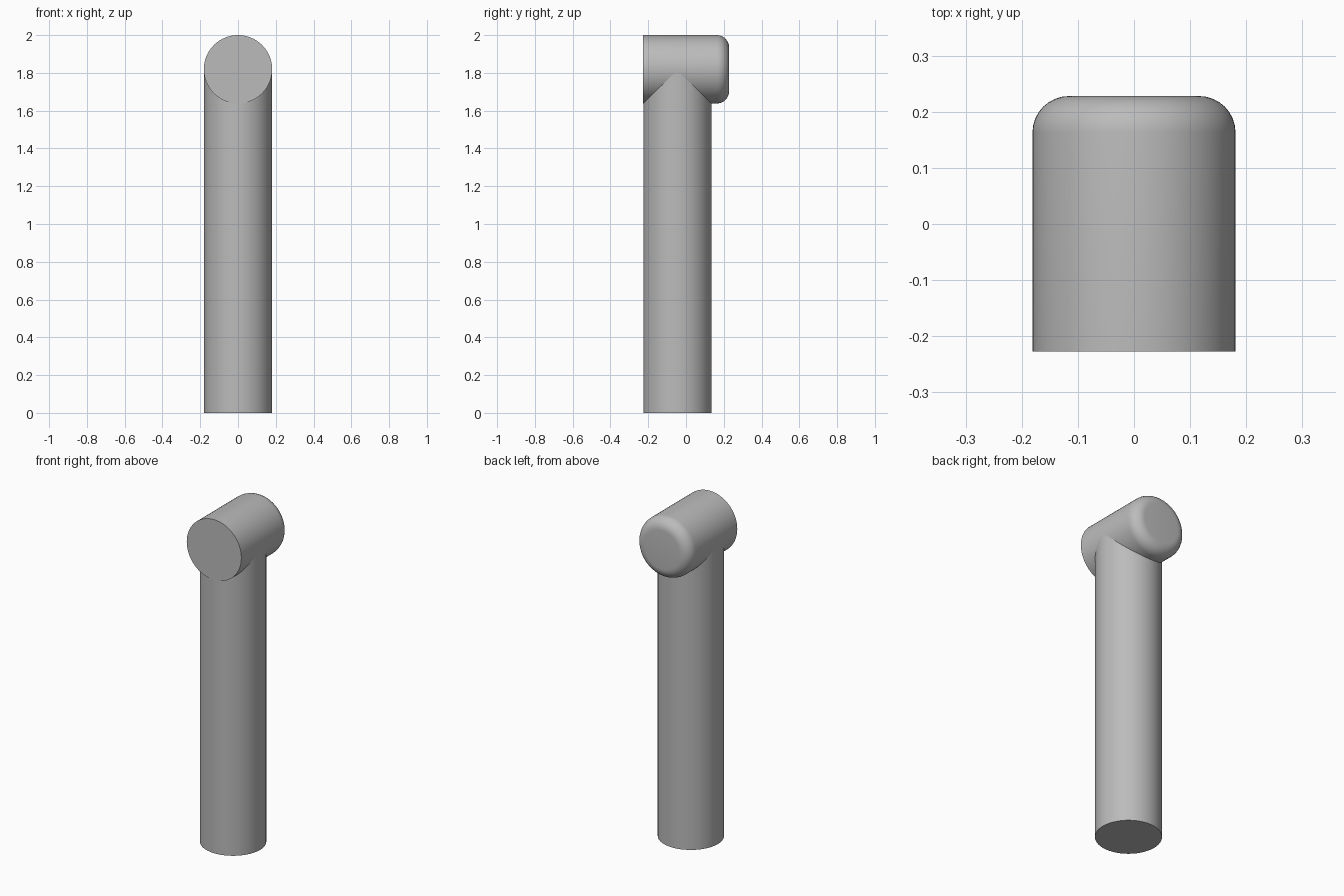
import bpy
import bmesh
import math
from mathutils import Matrix

cube = bpy.data.objects.get("Cube")
if cube:
    bpy.data.objects.remove(cube, do_unlink=True)

SEGMENTS = 64
RADIUS = 0.181
FRONT, BACK = -0.227, 0.228
AXIS_Z = 2 - RADIUS
ROUND = 0.065

grey = bpy.data.materials.new("plain_grey")
grey.use_nodes = True
colour = (0.5, 0.5, 0.5, 1)
grey.diffuse_color = colour
grey.node_tree.nodes["Principled BSDF"].inputs["Base Color"].default_value = colour


def lathe(name, profile, matrix):
    """Solid of revolution about z from (radius, height) points, flat capped."""
    bm = bmesh.new()
    rings = []
    for r, h in profile:
        ring = []
        for i in range(SEGMENTS):
            a = math.tau * i / SEGMENTS
            ring.append(bm.verts.new((r * math.cos(a), r * math.sin(a), h)))
        rings.append(ring)
    for low, high in zip(rings, rings[1:]):
        for i in range(SEGMENTS):
            j = (i + 1) % SEGMENTS
            bm.faces.new((low[i], low[j], high[j], high[i]))
    bm.faces.new(rings[0][::-1])
    bm.faces.new(rings[-1])
    bm.transform(matrix)
    mesh = bpy.data.meshes.new(name)
    bm.to_mesh(mesh)
    bm.free()
    mesh.materials.append(grey)
    obj = bpy.data.objects.new(name, mesh)
    bpy.context.collection.objects.link(obj)
    bpy.ops.object.select_all(action="DESELECT")
    obj.select_set(True)
    bpy.context.view_layer.objects.active = obj
    bpy.ops.object.shade_smooth_by_angle(angle=math.radians(35))
    return obj


# Upright post, ending inside the crosspiece
post_radius = RADIUS - 0.001
lathe("post", [(post_radius, 0), (post_radius, AXIS_Z)],
      Matrix.Translation((0, FRONT + RADIUS, 0)))

# Horizontal crosspiece: flat front end, rounded back end
length = BACK - FRONT
profile = [(RADIUS, 0)]
for k in range(9):
    a = math.pi / 2 * k / 8
    profile.append((RADIUS - ROUND + ROUND * math.cos(a),
                    length - ROUND + ROUND * math.sin(a)))
lathe("crosspiece", profile,
      Matrix.Translation((0, FRONT, AXIS_Z)) @ Matrix.Rotation(-math.pi / 2, 4, "X"))
